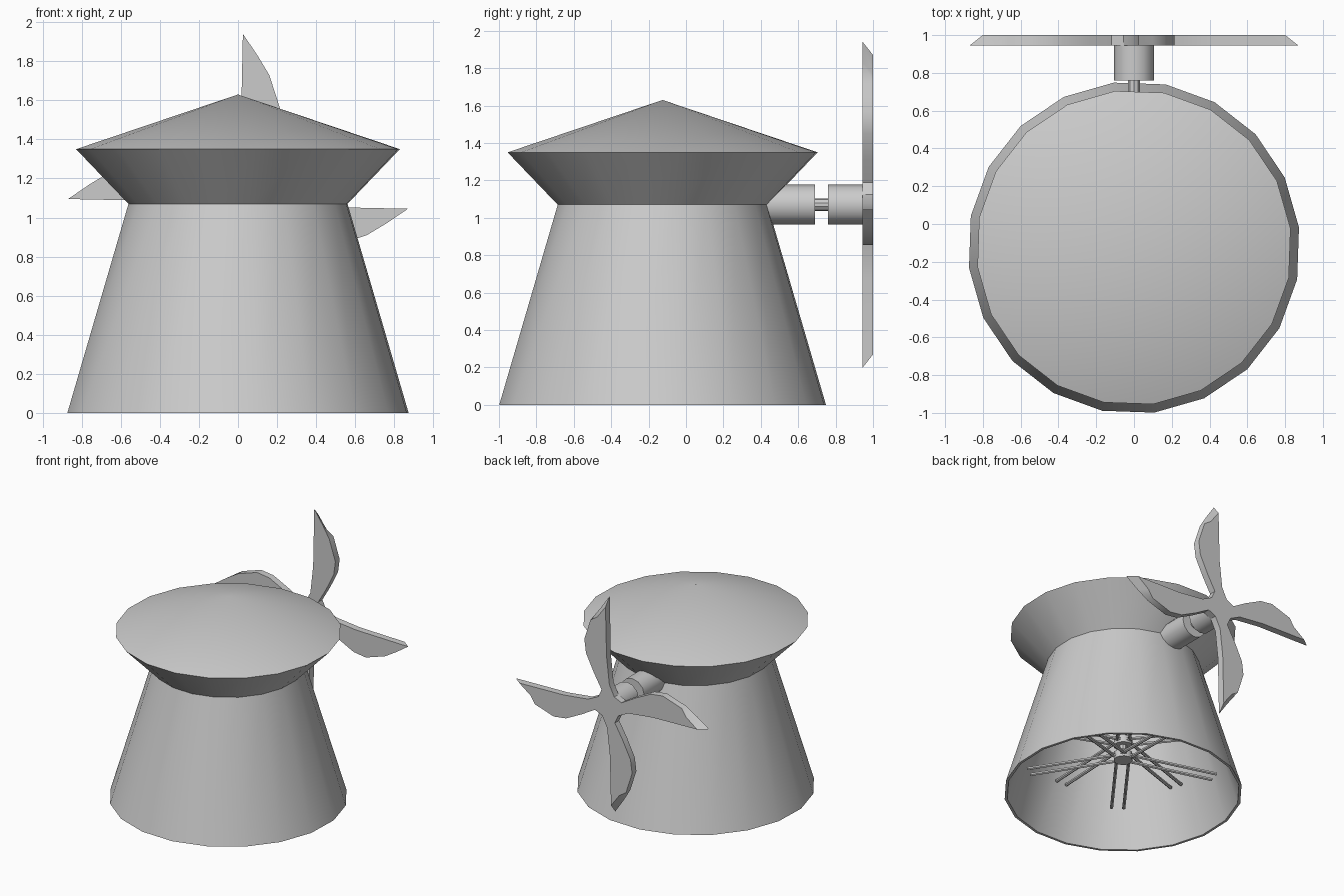
import bpy, bmesh, math
from math import cos, sin, pi, radians
from mathutils import Vector

old = bpy.data.objects.get("Cube")
if old:
    bpy.data.objects.remove(old, do_unlink=True)

grey = bpy.data.materials.new("plain grey")
grey.use_nodes = True
grey.diffuse_color = (0.6, 0.6, 0.6, 1)
grey.node_tree.nodes["Principled BSDF"].inputs["Base Color"].default_value = (0.6, 0.6, 0.6, 1)

CY = -0.125     # tower axis
SIDES = 20
AXLE_Z = 1.07


def finish(name, bm, smooth=True):
    bmesh.ops.recalc_face_normals(bm, faces=bm.faces)
    mesh = bpy.data.meshes.new(name)
    bm.to_mesh(mesh)
    bm.free()
    obj = bpy.data.objects.new(name, mesh)
    bpy.context.collection.objects.link(obj)
    mesh.materials.append(grey)
    if smooth:
        bpy.ops.object.select_all(action='DESELECT')
        obj.select_set(True)
        bpy.context.view_layer.objects.active = obj
        bpy.ops.object.shade_smooth_by_angle(angle=radians(32))
    return obj


def lathe(name, profile, closed=False):
    """Turn (radius, z) points around the tower axis."""
    bm = bmesh.new()
    rings = []
    for r, z in profile:
        if r == 0:
            rings.append([bm.verts.new((0, CY, z))] * SIDES)
        else:
            angles = [radians(7) + 2 * pi * i / SIDES for i in range(SIDES)]
            rings.append([bm.verts.new((r * cos(a), CY + r * sin(a), z)) for a in angles])
    pairs = list(zip(rings, rings[1:]))
    if closed:
        pairs.append((rings[-1], rings[0]))
    for lo, hi in pairs:
        for i in range(SIDES):
            j = (i + 1) % SIDES
            bm.faces.new(list(dict.fromkeys((lo[i], lo[j], hi[j], hi[i]))))
    return finish(name, bm)


def rod(name, start, end, radius, sides=8):
    """Capped cylinder between two points."""
    a, b = Vector(start), Vector(end)
    bm = bmesh.new()
    bmesh.ops.create_cone(bm, cap_ends=True, segments=sides, radius1=radius,
                          radius2=radius, depth=(b - a).length)
    turn = (b - a).to_track_quat('Z', 'Y').to_matrix()
    bmesh.ops.rotate(bm, verts=bm.verts, matrix=turn)
    bmesh.ops.translate(bm, verts=bm.verts, vec=(a + b) / 2)
    return finish(name, bm)


# Tower: open hollow wall, with a flared cap and a shallow conical roof
lathe("tower_wall", [(0.88, 0), (0.565, 1.07), (0.545, 1.07), (0.86, 0)], closed=True)
lathe("flared_cap", [(0.565, 1.07), (0.835, 1.35), (0, 1.63)])

# Axle with its two drums
rod("rear_drum", (0, 0.38, AXLE_Z), (0, 0.69, AXLE_Z), 0.107, 12)
rod("axle", (0, 0.3, AXLE_Z), (0, 0.8, AXLE_Z), 0.034, 10)
rod("outer_drum", (0, 0.76, AXLE_Z), (0, 0.96, AXLE_Z), 0.107, 12)

# Rotor: one blade outline repeated four times, with the outer face a bit shorter
blade = [(-0.055, 0.09), (-0.01, 0.18), (0.015, 0.4), (0.025, 0.87), (0.10, 0.76),
         (0.16, 0.66), (0.215, 0.49), (0.2, 0.38), (0.13, 0.24), (0.06, 0.12)]
bm = bmesh.new()
layers = []
for y, tip in ((0.945, 1), (1.0, 0.92)):
    ring = []
    for k in range(4):
        c, s = cos(k * pi / 2), sin(k * pi / 2)
        for x, r in blade:
            r *= tip if r > 0.7 else 1
            ring.append(bm.verts.new((x * c + r * s, y, AXLE_Z + r * c - x * s)))
    layers.append(ring)
    bm.faces.new(ring)
n = len(layers[0])
for i in range(n):
    j = (i + 1) % n
    bm.faces.new((layers[0][i], layers[0][j], layers[1][j], layers[1][i]))
finish("rotor", bm)

# Inner frame: an upright shaft with two tiers of thin paired spokes
rod("inner_shaft", (0, CY, 0.27), (0, CY, 1.55), 0.03)
for tier, z in enumerate((0.30, 0.42)):
    rod("spoke_hub", (0, CY, z - 0.03), (0, CY, z + 0.03), 0.07, 12)
    for k in range(5):
        a = 2 * pi * (k + tier / 2) / 5 + 0.3
        for side in (-0.045, 0.045):
            ox, oy = -side * sin(a), side * cos(a)
            rod("spoke", (ox, CY + oy, z),
                (0.72 * cos(a) + ox, CY + 0.72 * sin(a) + oy, z - 0.02), 0.013, 6)
